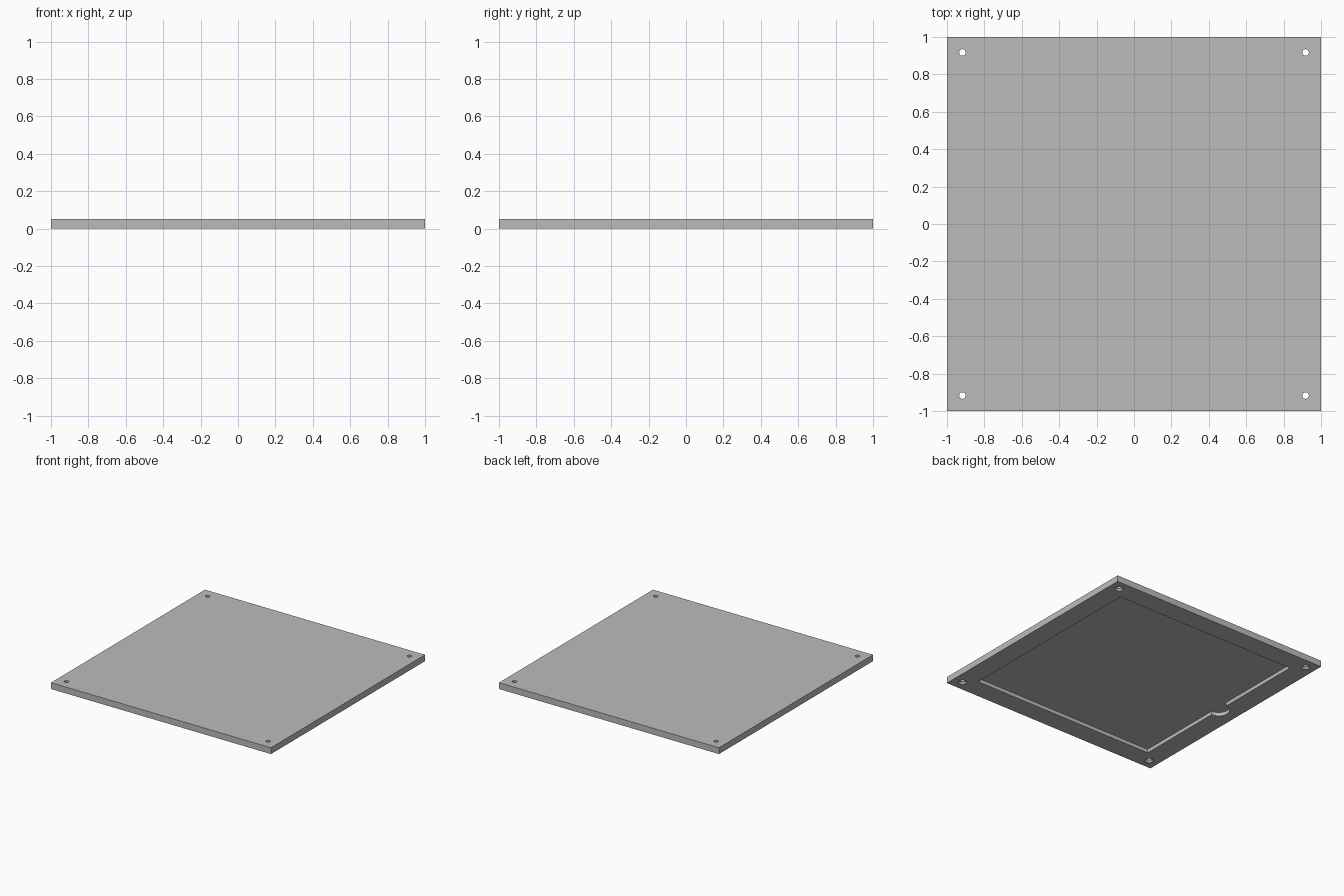
import bpy
import bmesh
from math import cos, sin, pi

if "Cube" in bpy.data.objects:
    bpy.data.objects.remove(bpy.data.objects["Cube"], do_unlink=True)

THICK = 0.052      # plate thickness
POCKET = 0.833     # half width of the underside pocket
DEPTH = 0.03       # pocket depth
NOTCH = 0.083      # finger notch radius
HOLE_POS = 0.917
HOLE_R = 0.0175
SINK_R = 0.033

grey = bpy.data.materials.new("plain grey")
grey.use_nodes = True
colour = (0.5, 0.5, 0.5, 1)
grey.diffuse_color = colour
grey.node_tree.nodes["Principled BSDF"].inputs["Base Color"].default_value = colour


def new_object(name, bm):
    bmesh.ops.recalc_face_normals(bm, faces=bm.faces)
    mesh = bpy.data.meshes.new(name)
    bm.to_mesh(mesh)
    bm.free()
    mesh.materials.append(grey)
    obj = bpy.data.objects.new(name, mesh)
    bpy.context.collection.objects.link(obj)
    return obj


def loft(name, rings):
    """Solid through rings of equal point count, capped at both ends."""
    bm = bmesh.new()
    loops = [[bm.verts.new(p) for p in ring] for ring in rings]
    n = len(loops[0])
    for a, b in zip(loops, loops[1:]):
        for i in range(n):
            j = (i + 1) % n
            bm.faces.new((a[i], a[j], b[j], b[i]))
    bm.faces.new(loops[0])
    bm.faces.new(loops[-1])
    return new_object(name, bm)


def circle(x, y, z, r, n=32):
    return [(x + r * cos(2 * pi * i / n), y + r * sin(2 * pi * i / n), z) for i in range(n)]


def cut(target, cutter):
    cutter.hide_render = True
    mod = target.modifiers.new("cut", 'BOOLEAN')
    mod.operation = 'DIFFERENCE'
    mod.solver = 'EXACT'
    mod.object = cutter
    bpy.context.view_layer.objects.active = target
    bpy.ops.object.modifier_apply(modifier=mod.name)
    bpy.data.objects.remove(cutter, do_unlink=True)


# Square plate
square = [(-1, -1), (1, -1), (1, 1), (-1, 1)]
plate = loft("cover_plate", [[(x, y, z) for x, y in square] for z in (0, THICK)])

# Underside pocket with a half-round finger notch on one edge
outline = [(-POCKET, -POCKET), (POCKET, -POCKET), (POCKET, POCKET), (-POCKET, POCKET)]
steps = 24
outline += [(-POCKET - NOTCH * sin(pi * i / steps), NOTCH * cos(pi * i / steps))
            for i in range(steps + 1)]
cut(plate, loft("pocket_cutter", [[(x, y, z) for x, y in outline] for z in (-0.02, DEPTH)]))

# Corner screw holes, countersunk from below
for sx in (-1, 1):
    for sy in (-1, 1):
        x, y = sx * HOLE_POS, sy * HOLE_POS
        slope = SINK_R - HOLE_R
        cut(plate, loft("hole_cutter", [
            circle(x, y, -slope, SINK_R + slope),
            circle(x, y, slope, HOLE_R),
            circle(x, y, THICK + 0.02, HOLE_R)]))

# Smooth the round walls, keep the edges sharp
bpy.ops.object.select_all(action='DESELECT')
plate.select_set(True)
bpy.context.view_layer.objects.active = plate
bpy.ops.object.shade_smooth_by_angle(angle=pi / 6)
